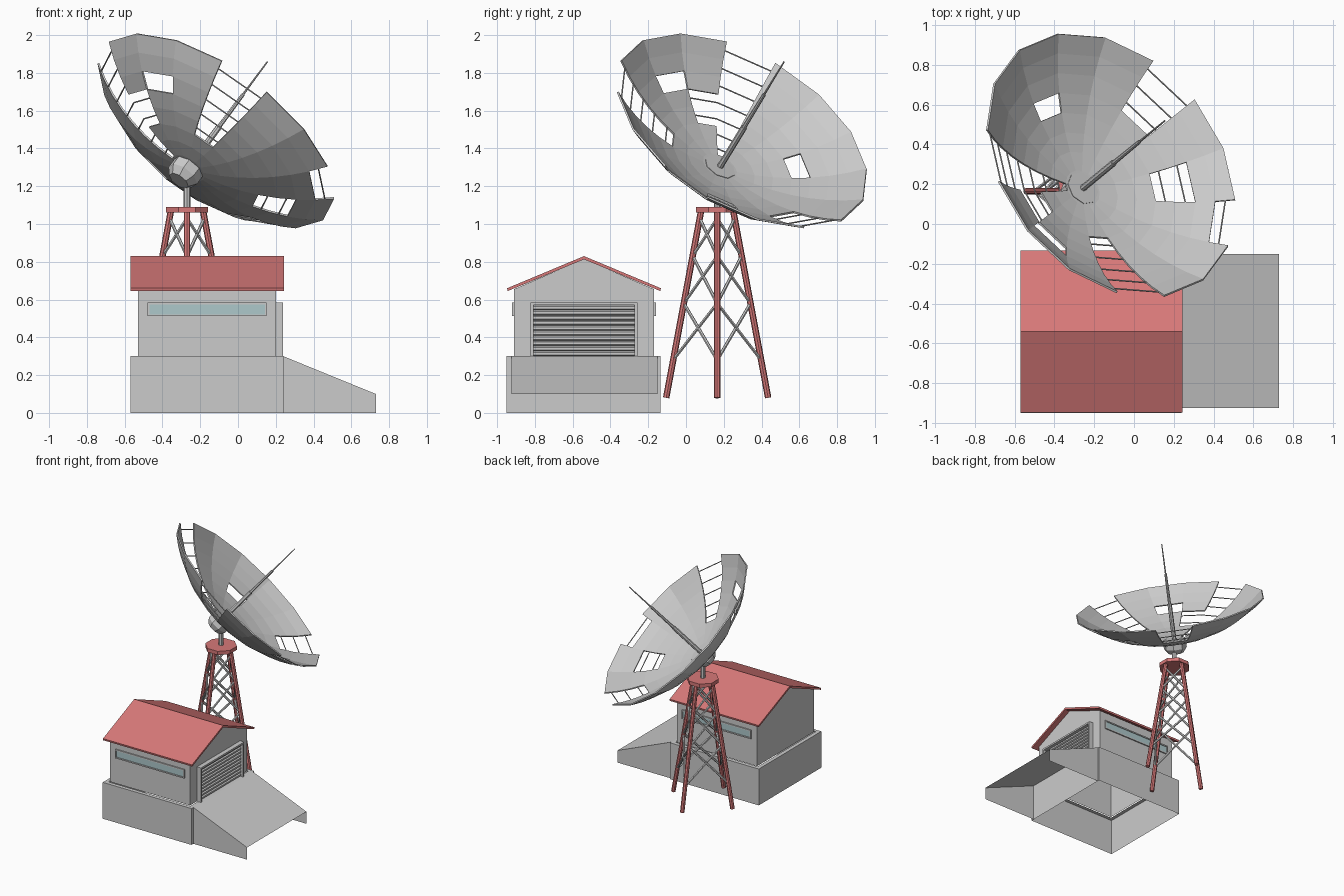
import bpy, bmesh, math
from mathutils import Vector, Matrix

if "Cube" in bpy.data.objects:
    bpy.data.objects.remove(bpy.data.objects["Cube"])


def material(name, color):
    m = bpy.data.materials.new(name)
    m.diffuse_color = (*color, 1)
    m.use_nodes = True
    m.node_tree.nodes["Principled BSDF"].inputs["Base Color"].default_value = m.diffuse_color
    return m


RED = material("red_paint", (0.68, 0.19, 0.19))
GLASS = material("window_glass", (0.42, 0.58, 0.6))


def finish(name, bm, mat=None, thickness=0):
    bmesh.ops.recalc_face_normals(bm, faces=bm.faces)
    me = bpy.data.meshes.new(name)
    bm.to_mesh(me)
    bm.free()
    ob = bpy.data.objects.new(name, me)
    bpy.context.collection.objects.link(ob)
    if mat:
        me.materials.append(mat)
    if thickness:
        mod = ob.modifiers.new("thickness", 'SOLIDIFY')
        mod.thickness = thickness
        mod.offset = 0
    return ob


def add_rod(bm, a, b, r1, r2=None, sides=8, spin=0):
    a, b = Vector(a), Vector(b)
    rot = (b - a).to_track_quat('Z', 'Y').to_matrix().to_4x4()
    mat = Matrix.Translation((a + b) / 2) @ rot @ Matrix.Rotation(spin, 4, 'Z')
    bmesh.ops.create_cone(bm, cap_ends=True, segments=sides, radius1=r1,
                          radius2=r1 if r2 is None else r2,
                          depth=(b - a).length, matrix=mat)


def add_box(bm, x0, x1, y0, y1, z0, z1):
    m = Matrix.Translation(((x0 + x1) / 2, (y0 + y1) / 2, (z0 + z1) / 2))
    bmesh.ops.create_cube(bm, size=1, matrix=m @ Matrix.Diagonal((x1 - x0, y1 - y0, z1 - z0, 1)))


def add_faces(bm, *polys):
    for p in polys:
        bm.faces.new([bm.verts.new(v) for v in p])


# Foundation: hollow plinth, open below, with a ledge around the house
bm = bmesh.new()
add_box(bm, -0.57, 0.24, -0.95, -0.135, 0, 0.30)
bm.faces.ensure_lookup_table()
bottom = [f for f in bm.faces if f.calc_center_median().z < 0.01]
bmesh.ops.delete(bm, geom=bottom, context='FACES')
top = [f for f in bm.faces if f.calc_center_median().z > 0.29]
bmesh.ops.inset_region(bm, faces=top, thickness=0.045)
bmesh.ops.delete(bm, geom=top, context='FACES')
finish("foundation", bm)

# Ramp: sloping sheet with two side walls
bm = bmesh.new()
ya, yb = -0.925, -0.15
add_faces(bm, [(0.24, ya, 0.3), (0.73, ya, 0.1), (0.73, yb, 0.1), (0.24, yb, 0.3)],
          *[[(0.24, y, 0), (0.73, y, 0), (0.73, y, 0.1), (0.24, y, 0.3)] for y in (ya, yb)])
bmesh.ops.remove_doubles(bm, verts=bm.verts, dist=1e-4)
finish("ramp", bm)

# House walls with gables
bm = bmesh.new()
gable = [(-0.91, 0.3), (-0.17, 0.3), (-0.17, 0.655), (-0.54, 0.815), (-0.91, 0.655)]
add_faces(bm, *[[(x, y, z) for y, z in gable] for x in (-0.53, 0.20)],
          *[[(-0.53, y, 0.3), (0.2, y, 0.3), (0.2, y, 0.655), (-0.53, y, 0.655)]
            for y in (-0.91, -0.17)])
bmesh.ops.remove_doubles(bm, verts=bm.verts, dist=1e-4)
finish("house_walls", bm)

# Roof: folded slab
bm = bmesh.new()
outline = [(-0.947, 0.66), (-0.54, 0.83), (-0.133, 0.66),
           (-0.136, 0.645), (-0.54, 0.813), (-0.944, 0.645)]
ends = [[bm.verts.new((x, y, z)) for y, z in outline] for x in (-0.57, 0.243)]
for i in range(6):
    j = (i + 1) % 6
    bm.faces.new((ends[0][i], ends[0][j], ends[1][j], ends[1][i]))
for e in ends:
    bm.faces.new((e[0], e[1], e[4], e[5]))
    bm.faces.new((e[1], e[2], e[3], e[4]))
finish("roof", bm, RED)

# Long windows with frames on both long walls
for side, y, d in (("front", -0.91, -1), ("back", -0.17, 1)):
    bm = bmesh.new()
    y0, y1 = sorted((y, y + d * 0.01))
    for box in ((-0.478, 0.152, 0.512, 0.522), (-0.478, 0.152, 0.575, 0.585),
                (-0.478, -0.468, 0.522, 0.575), (0.142, 0.152, 0.522, 0.575)):
        add_box(bm, box[0], box[1], y0, y1, box[2], box[3])
    finish(side + "_window_frame", bm)
    bm = bmesh.new()
    y0, y1 = sorted((y, y + d * 0.004))
    add_box(bm, -0.468, 0.142, y0, y1, 0.522, 0.575)
    finish(side + "_window_glass", bm, GLASS)

# Roller door: frame and slats
bm = bmesh.new()
add_box(bm, 0.2, 0.237, -0.822, -0.808, 0.3, 0.585)
add_box(bm, 0.2, 0.237, -0.272, -0.258, 0.3, 0.585)
add_box(bm, 0.2, 0.237, -0.808, -0.272, 0.571, 0.585)
finish("door_frame", bm)
bm = bmesh.new()
for i in range(10):
    z = 0.3 + i * 0.0271
    prof = [(0.205, z), (0.218, z + 0.007), (0.218, z + 0.02), (0.205, z + 0.0271)]
    for (x0, z0), (x1, z1) in zip(prof, prof[1:]):
        add_faces(bm, [(x0, -0.808, z0), (x0, -0.272, z0), (x1, -0.272, z1), (x1, -0.808, z1)])
bmesh.ops.remove_doubles(bm, verts=bm.verts, dist=1e-4)
finish("door_slats", bm)

# Tower: four splayed legs, cross braces, cap and post
TX, TY = -0.27, 0.165


def leg_point(i, z):
    r = 0.27 + (z - 0.08) / 0.99 * (0.085 - 0.27)
    a = math.pi / 2 * i
    return Vector((TX + r * math.cos(a), TY + r * math.sin(a), z))


legs, braces = bmesh.new(), bmesh.new()
levels = [0.28, 0.58, 0.83, 1.03]
for i in range(4):
    add_rod(legs, leg_point(i, 0.08), leg_point(i, 1.07), 0.017)
    for lo, hi in zip(levels, levels[1:]):
        add_rod(braces, leg_point(i, lo), leg_point(i + 1, hi), 0.009, sides=6)
        add_rod(braces, leg_point(i, hi), leg_point(i + 1, lo), 0.009, sides=6)
finish("tower_legs", legs, RED)
finish("tower_braces", braces)
bm = bmesh.new()
add_rod(bm, (TX, TY, 1.06), (TX, TY, 1.09), 0.121, spin=math.pi / 8)
finish("tower_cap", bm, RED)
bm = bmesh.new()
add_rod(bm, (TX, TY, 1.09), (TX, TY, 1.27), 0.018)
finish("dish_post", bm)

# Dish frame: axis N, apex A, sphere-cap profile
N = Vector((0.535, 0.44, 0.72)).normalized()
E1 = Vector((-N.y, N.x, 0)).normalized()
E2 = N.cross(E1)
RIM, DEPTH, SECT, RINGS = 0.74, 0.275, 16, 8
A = Vector((-0.115, 0.297, 1.495)) - N * DEPTH
BALL = (RIM ** 2 + DEPTH ** 2) / (2 * DEPTH)
PHI = math.asin(RIM / BALL)


def dish_point(ring, sector):
    p, t = PHI * ring / RINGS, math.radians(22.5 * sector - 1)
    return A + BALL * (math.sin(p) * (math.cos(t) * E1 + math.sin(t) * E2)
                       + (1 - math.cos(p)) * N)


# Missing panels: sector -> (first ring, last ring)
HOLES = {2: (1, 7), 3: (3, 4), 4: (5, 5), 6: (3, 7), 9: (7, 7),
         10: (4, 5), 12: (5, 7), 15: (4, 4)}
bm, bars = bmesh.new(), bmesh.new()
centre = bm.verts.new(A)
grid = [[bm.verts.new(dish_point(r, s)) for s in range(SECT)] for r in range(1, RINGS + 1)]
for s in range(SECT):
    n = (s + 1) % SECT
    lo, hi = HOLES.get(s, (99, 99))
    bm.faces.new((centre, grid[0][s], grid[0][n]))
    for r in range(1, RINGS):
        if not lo <= r <= hi:
            bm.faces.new((grid[r - 1][s], grid[r][s], grid[r][n], grid[r - 1][n]))
        elif s not in (4, 15):
            add_rod(bars, dish_point(r + 0.5, s), dish_point(r + 0.5, s + 1), 0.004, sides=5)
finish("dish", bm, thickness=0.01)
finish("dish_bars", bars)

# Hub behind the dish
bm = bmesh.new()
add_rod(bm, A - N * 0.095, A - N * 0.055, 0.06, 0.09)
add_rod(bm, A - N * 0.055, A + N * 0.012, 0.09)
finish("dish_hub", bm)

# Stepped antenna along the dish axis
bm = bmesh.new()
for t0, t1, r0, r1 in ((0, 0.30, 0.017, 0.017), (0.30, 0.54, 0.012, 0.010), (0.54, 0.78, 0.006, 0.004)):
    add_rod(bm, A + N * t0, A + N * t1, r0, r1)
finish("antenna", bm)
